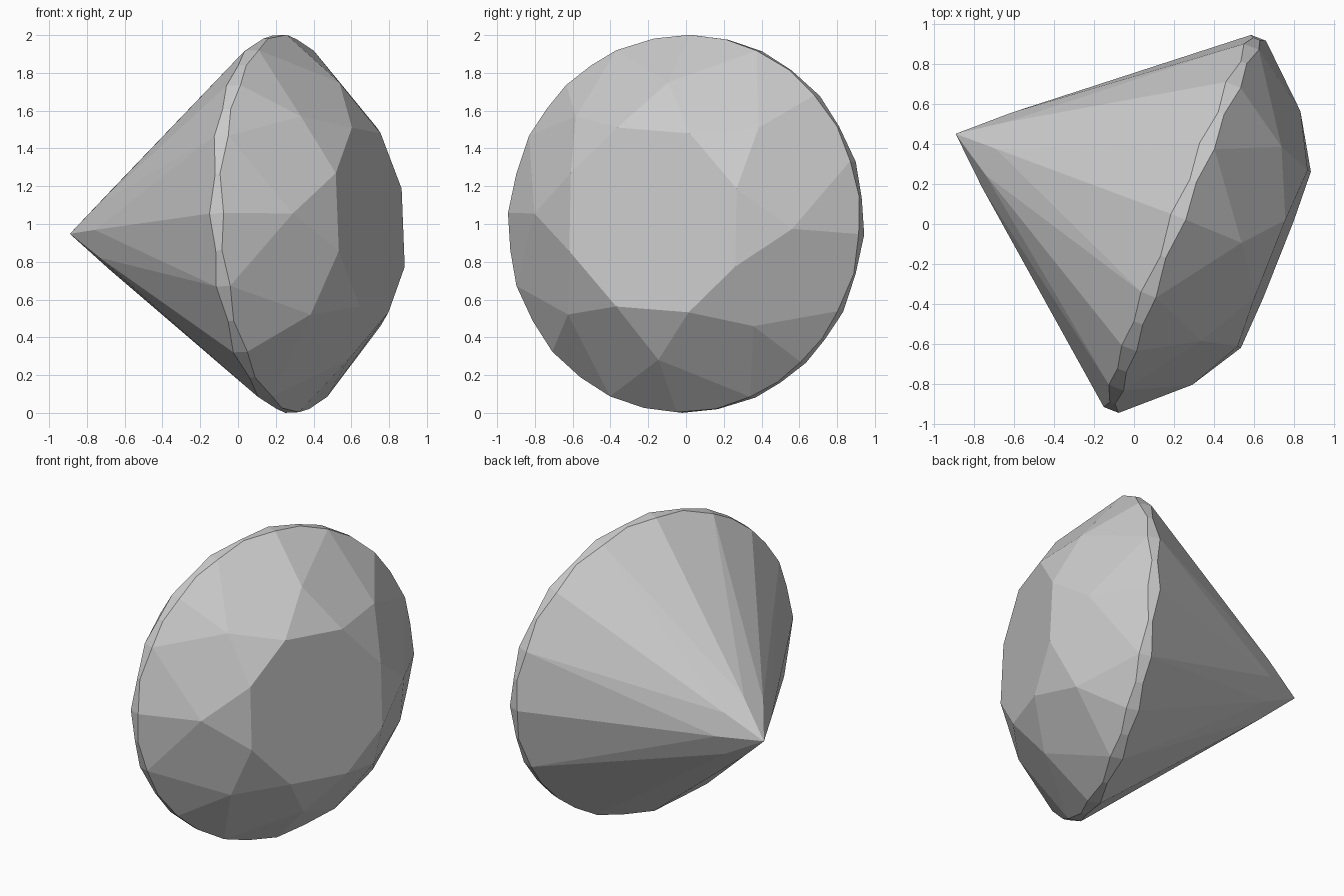
import bpy, bmesh
from math import radians, cos, sin
from mathutils import Vector

if "Cube" in bpy.data.objects:
    bpy.data.objects.remove(bpy.data.objects["Cube"])

# Stone frame: point of the pavilion, tilted axis, and two cross directions
CULET = Vector((-0.89, 0.45, 0.948))
AXIS = Vector((0.93, -0.3655, 0.043)).normalized()
UP = (Vector((0, 0, 1)) - AXIS * AXIS.z).normalized()
SIDE = UP.cross(AXIS).normalized()
if SIDE.y < 0:
    SIDE = -SIDE
TURN = 137.2

# Half-turn facet pattern, slightly uneven: angle, radius, height
STARS = [(0, 0.757, 1.542), (44, 0.735, 1.56), (90, 0.728, 1.56), (136, 0.735, 1.56)]
MAINS = [(19.5, 0.533), (66.5, 0.501), (113.5, 0.501), (160.5, 0.533)]
H_TABLE, H_UP, H_LOW = 1.71, 1.27, 1.19

bm = bmesh.new()


def vert(angle, r, h):
    a = radians(angle + TURN)
    return bm.verts.new(CULET + AXIS * h + (UP * cos(a) + SIDE * sin(a)) * r)


# Rings of vertices
culet = bm.verts.new(CULET)
table, star, pav, upper, lower = [], [], [], [], []
for half in (0, 180):
    for i in range(4):
        a, r, h = STARS[i]
        k, rt = MAINS[i]
        nxt = STARS[i + 1][0] if i < 3 else 180
        star.append(vert(a + half, r, h))
        table.append(vert(k + half, rt, H_TABLE))
        pav.append(vert(a + half, 0.2, 0.22))
        # Scalloped girdle: thin in the middle of each half facet
        for ang, span in ((a, 0), ((a + k) / 2, k - a), (k, 0), ((k + nxt) / 2, nxt - k)):
            sag = 1 - cos(radians(span / 2))
            upper.append(vert(ang + half, 1, H_UP - 1.08 * sag))
            lower.append(vert(ang + half, 1, H_LOW + 1.24 * sag))

# Crown, girdle and pavilion facets
bm.faces.new(table)
for i in range(8):
    j, g = (i + 1) % 8, 4 * i
    e = (g + 4) % 32
    bm.faces.new((table[i - 1], table[i], star[i]))
    bm.faces.new((table[i], star[i], upper[g + 2], star[j]))
    bm.faces.new((culet, pav[i], lower[g + 2], pav[j]))
    for ring, tip in ((upper, star), (lower, pav)):
        bm.faces.new((tip[i], ring[g], ring[g + 1], ring[g + 2]))
        bm.faces.new((tip[j], ring[g + 2], ring[g + 3], ring[e]))
for i in range(32):
    j = (i + 1) % 32
    bm.faces.new((lower[i], lower[j], upper[j], upper[i]))
bmesh.ops.recalc_face_normals(bm, faces=bm.faces)

mesh = bpy.data.meshes.new("cut_gemstone")
bm.to_mesh(mesh)
bm.free()
bpy.context.collection.objects.link(bpy.data.objects.new("cut_gemstone", mesh))
